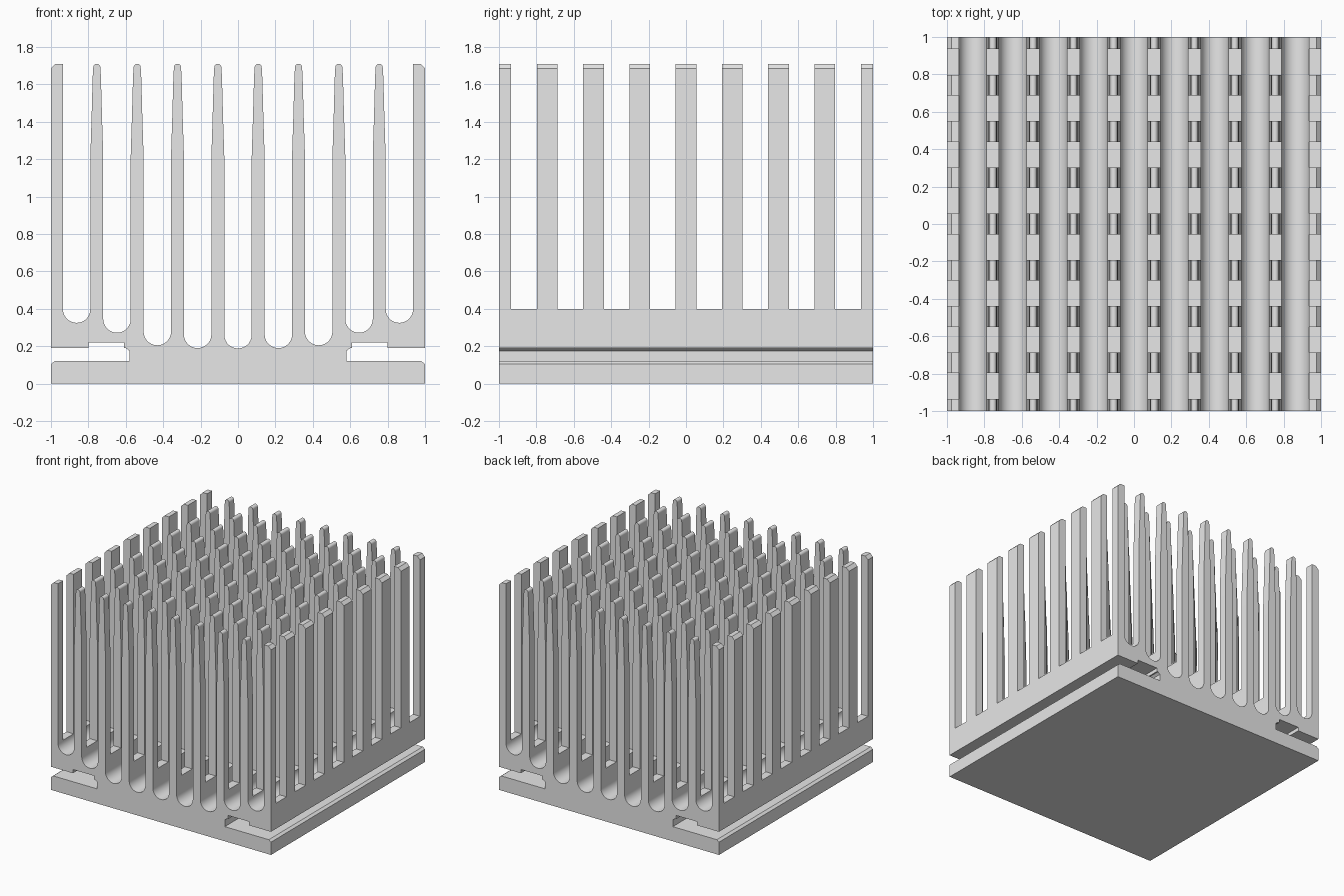
import bpy, bmesh, math
from mathutils import Vector

cube = bpy.data.objects.get("Cube")
if cube:
    bpy.data.objects.remove(cube, do_unlink=True)

PITCH = 0.2157        # spacing of the fins across x
RADIUS = 0.0735       # half width of a groove
HALF_FIN = PITCH / 2 - RADIUS
TOP = 1.71
ROW_PITCH = 0.2475    # spacing of the pin rows along y
GAP = 0.137           # width of each cross cut
CUT_FLOOR = 0.4
GROOVE_FLOORS = [0.188, 0.19, 0.205, 0.272, 0.325]

metal = bpy.data.materials.new("light grey metal")
metal.use_nodes = True
grey = (0.8, 0.8, 0.8, 1)
metal.diffuse_color = grey
metal.node_tree.nodes["Principled BSDF"].inputs["Base Color"].default_value = grey


def arc(cx, cz, r, start, end, steps):
    """Points on an arc, angles in degrees."""
    angles = [math.radians(start + (end - start) * i / steps) for i in range(steps + 1)]
    return [(cx + r * math.cos(a), cz + r * math.sin(a)) for a in angles]


def make_object(name, bm):
    bmesh.ops.recalc_face_normals(bm, faces=bm.faces)
    mesh = bpy.data.meshes.new(name)
    bm.to_mesh(mesh)
    bm.free()
    mesh.materials.append(metal)
    obj = bpy.data.objects.new(name, mesh)
    bpy.context.collection.objects.link(obj)
    return obj


# Base plate, clip slot and outer fin: right half of the profile
half = [(1, 0), (1, 0.105), (0.98, 0.12), (0.58, 0.12), (0.58, 0.175),
        (0.6, 0.19), (0.61, 0.19), (0.61, 0.22), (0.8, 0.22), (0.8, 0.19),
        (1, 0.19), (1, 1.685), (0.975, TOP), (4 * PITCH + RADIUS, TOP)]

# Round-bottomed grooves and tapered fins, working inwards
for k in range(4, 0, -1):
    half += arc(k * PITCH, GROOVE_FLOORS[k] + RADIUS, RADIUS, 0, -180, 14)
    fin = (k - 0.5) * PITCH
    side = [(HALF_FIN, 1.22), (0.028, 1.42), (0.022, 1.64)]
    half += [(fin + w, z) for w, z in side]
    half += arc(fin, TOP - 0.019, 0.019, 0, 180, 10)
    half += [(fin - w, z) for w, z in reversed(side)]
half += arc(0, GROOVE_FLOORS[0] + RADIUS, RADIUS, 0, -90, 7)[:-1]
profile = half + [(0, GROOVE_FLOORS[0])] + [(-x, z) for x, z in reversed(half)]

# Extrude the profile from front to back
bm = bmesh.new()
face = bm.faces.new([bm.verts.new((x, -1, z)) for x, z in profile])
extruded = bmesh.ops.extrude_face_region(bm, geom=[face], use_keep_orig=True)
moved = [g for g in extruded["geom"] if isinstance(g, bmesh.types.BMVert)]
bmesh.ops.translate(bm, verts=moved, vec=Vector((0, 2, 0)))
heat_sink = make_object("heat_sink", bm)

# Cross cuts that split the fins into pins
bm = bmesh.new()
for i in range(8):
    box = bmesh.ops.create_cube(bm, size=1)["verts"]
    bmesh.ops.scale(bm, verts=box, vec=(3, GAP, 2))
    bmesh.ops.translate(bm, verts=box, vec=(0, (i - 3.5) * ROW_PITCH, CUT_FLOOR + 1))
cutter = make_object("cross_cutter", bm)
cutter.hide_render = True

cut = heat_sink.modifiers.new("cross cuts", "BOOLEAN")
cut.operation = "DIFFERENCE"
cut.solver = "EXACT"
cut.object = cutter

bpy.ops.object.select_all(action="DESELECT")
heat_sink.select_set(True)
bpy.context.view_layer.objects.active = heat_sink
bpy.ops.object.modifier_apply(modifier=cut.name)
bpy.data.objects.remove(cutter, do_unlink=True)
bpy.ops.object.shade_smooth_by_angle(angle=math.radians(30))
